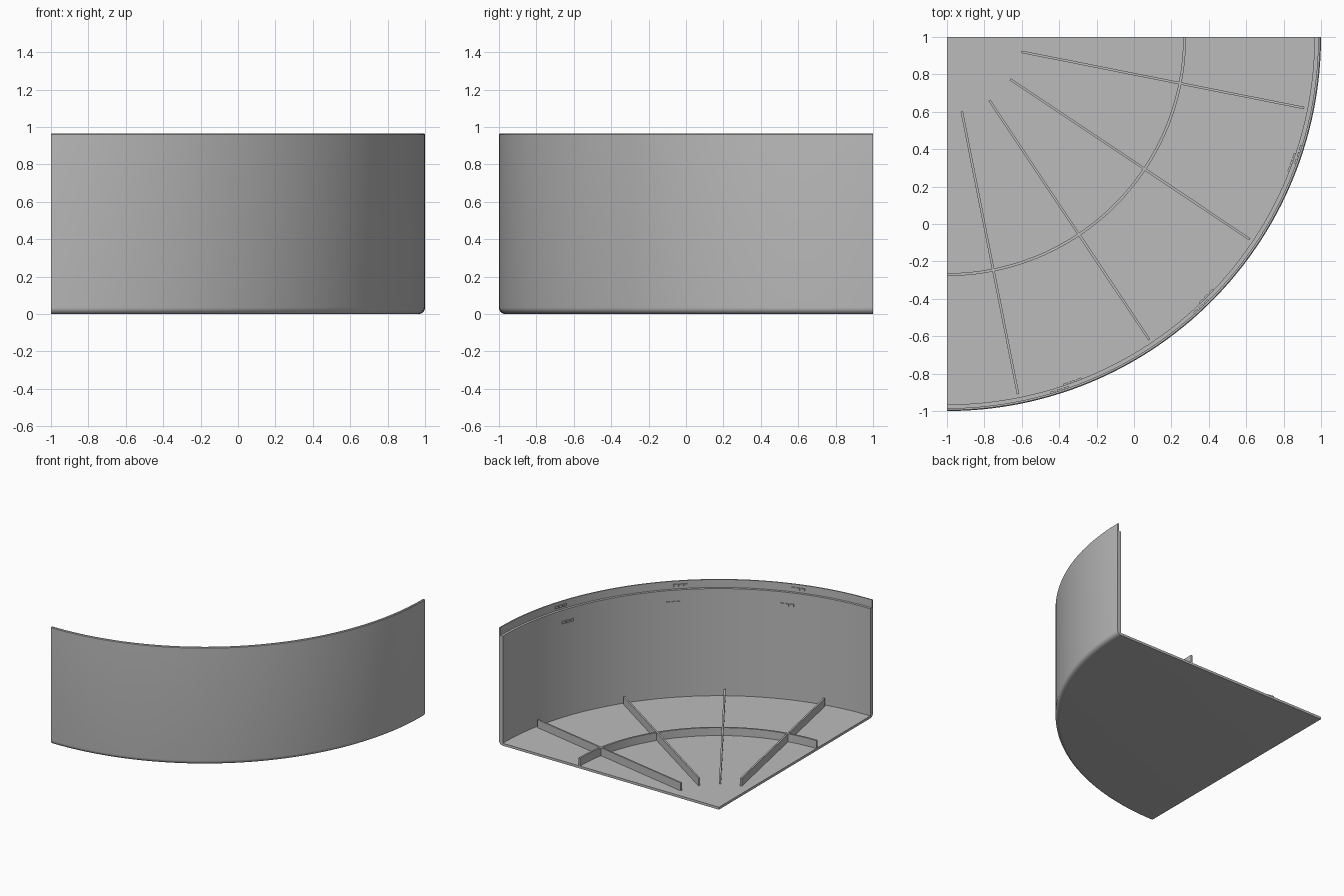
import bpy, bmesh, math
from mathutils import Matrix

cube = bpy.data.objects.get("Cube")
if cube:
    bpy.data.objects.remove(cube, do_unlink=True)

FLOOR = 0.02
RIB_TOP = 0.085
HEIGHT = 0.965
STEP = 0.90
INNER, LIP, OUTER = 1.965, 1.985, 2.0

gray = bpy.data.materials.new("plain gray")
gray.use_nodes = True
gray.diffuse_color = (0.5, 0.5, 0.5, 1)
gray.node_tree.nodes["Principled BSDF"].inputs["Base Color"].default_value = (0.5, 0.5, 0.5, 1)


def finish(name, bm):
    """Turn a bmesh into a shaded object with its apex at the back corner."""
    bmesh.ops.remove_doubles(bm, verts=bm.verts, dist=1e-5)
    bmesh.ops.recalc_face_normals(bm, faces=bm.faces)
    bmesh.ops.translate(bm, verts=bm.verts, vec=(-1, 1, 0))
    mesh = bpy.data.meshes.new(name)
    bm.to_mesh(mesh)
    bm.free()
    mesh.materials.append(gray)
    obj = bpy.data.objects.new(name, mesh)
    bpy.context.collection.objects.link(obj)
    bpy.ops.object.select_all(action="DESELECT")
    obj.select_set(True)
    bpy.context.view_layer.objects.active = obj
    bpy.ops.object.shade_smooth_by_angle(angle=math.radians(30))


def sweep(name, profile, start=0, end=90, steps=64):
    """Sweep a closed (radius, z) profile around the apex, with capped ends."""
    bm = bmesh.new()
    rings = []
    for i in range(steps + 1):
        a = -math.radians(start + (end - start) * i / steps)
        rings.append([bm.verts.new((r * math.cos(a), r * math.sin(a), z)) for r, z in profile])
    n = len(profile)
    for a, b in zip(rings, rings[1:]):
        for j in range(n):
            k = (j + 1) % n
            if profile[j][0] == 0 and profile[k][0] == 0:
                continue
            bm.faces.new((a[j], a[k], b[k], b[j]))
    bm.faces.new(rings[0])
    bm.faces.new(rings[-1])
    finish(name, bm)


def rectangle(r0, r1, z0, z1):
    return [(r0, z0), (r1, z0), (r1, z1), (r0, z1)]


# Quarter-round tray: floor, rounded bottom edge, wall and stepped lip
ROUND = 0.035
bottom_round = [(OUTER - ROUND + ROUND * math.sin(t), ROUND - ROUND * math.cos(t))
                for t in (math.pi / 2 * i / 6 for i in range(7))]
sweep("tray_body", [(0, 0)] + bottom_round + [
    (OUTER, HEIGHT - 0.005), (OUTER - 0.005, HEIGHT), (LIP, HEIGHT),
    (LIP, STEP), (INNER, STEP), (INNER, FLOOR), (0, FLOOR)])

# Curved rib across the floor
sweep("arc_rib", rectangle(1.263, 1.278, FLOOR - 0.005, RIB_TOP))

# Four straight ribs fanning out from the corner
for i in range(4):
    bm = bmesh.new()
    bmesh.ops.create_cube(bm, size=1)
    size = Matrix.Diagonal((1.54, 0.013, RIB_TOP - FLOOR + 0.005, 1))
    place = Matrix.Translation((1.177, 0, (RIB_TOP + FLOOR - 0.005) / 2))
    turn = Matrix.Rotation(-math.radians(11.25 + 22.5 * i), 4, "Z")
    bm.transform(turn @ place @ size)
    finish(f"radial_rib_{i + 1}", bm)

# Groups of three small raised tabs on the wall and on the lip
for row, radius, z, angles in (("wall", INNER, 0.80, (20, 45, 70)),
                               ("lip", LIP, 0.93, (18.5, 46.7, 72.3))):
    for g, angle in enumerate(angles):
        for t in (-1, 0, 1):
            mid = angle + t * 1.1
            sweep(f"{row}_tab_{g + 1}_{t + 2}",
                  rectangle(radius - 0.009, radius + 0.003, z - 0.01, z + 0.01),
                  mid - 0.4, mid + 0.4, 2)
